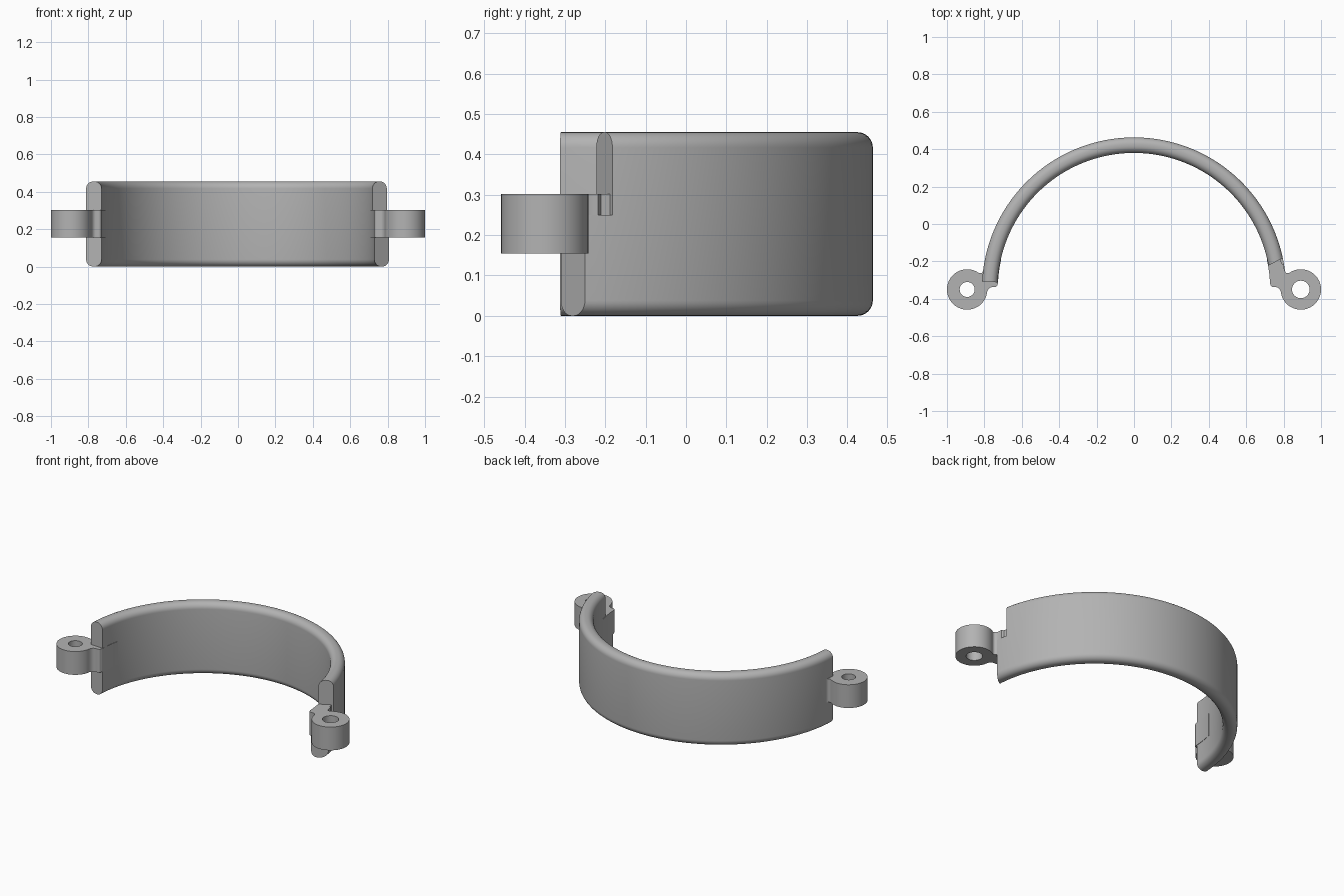
import bpy, bmesh
from math import sin, cos, pi, radians
from mathutils import Vector

cube = bpy.data.objects.get("Cube")
if cube:
    bpy.data.objects.remove(cube, do_unlink=True)

CY = -0.35                  # shared y of the arc centre and the eyelets
R_IN, R_OUT = 0.73, 0.813
HEIGHT = 0.455
LUG_LOW, LUG_HIGH = 0.155, 0.302

gray = bpy.data.materials.new("plain gray")
gray.use_nodes = True
gray.diffuse_color = (0.45, 0.45, 0.45, 1)
gray.node_tree.nodes["Principled BSDF"].inputs["Base Color"].default_value = (0.45, 0.45, 0.45, 1)


def finish(obj):
    obj.data.materials.clear()
    obj.data.materials.append(gray)
    bm = bmesh.new()
    bm.from_mesh(obj.data)
    bmesh.ops.remove_doubles(bm, verts=bm.verts, dist=1e-5)
    bmesh.ops.recalc_face_normals(bm, faces=bm.faces)
    bm.to_mesh(obj.data)
    bm.free()
    bpy.ops.object.select_all(action='DESELECT')
    obj.select_set(True)
    bpy.context.view_layer.objects.active = obj
    bpy.ops.object.shade_smooth_by_angle(angle=radians(32))


def sweep(name, profile, start, end, steps):
    """Sweep an (r, z) profile round the arc; start and end give an angle per radius."""
    bm = bmesh.new()
    rings = []
    for i in range(steps + 1):
        t = i / steps
        ring = []
        for r, z in profile:
            a = start(r) * (1 - t) + end(r) * t
            ring.append(bm.verts.new((r * cos(a), CY + r * sin(a), z)))
        rings.append(ring)
    n = len(profile)
    for a, b in zip(rings, rings[1:]):
        for k in range(n):
            bm.faces.new((a[k], a[(k + 1) % n], b[(k + 1) % n], b[k]))
    bm.faces.new(rings[0])
    bm.faces.new(rings[-1])
    bmesh.ops.recalc_face_normals(bm, faces=bm.faces)
    mesh = bpy.data.meshes.new(name)
    bm.to_mesh(mesh)
    bm.free()
    obj = bpy.data.objects.new(name, mesh)
    bpy.context.collection.objects.link(obj)
    return obj


# Half-ring band with rounded rims
rad = 0.038
profile = []
corners = [(R_OUT - rad, HEIGHT - rad), (R_IN + rad, HEIGHT - rad),
           (R_IN + rad, rad), (R_OUT - rad, rad)]
for q, (r, z) in enumerate(corners):
    for k in range(9):
        a = (q + k / 8) * pi / 2
        profile.append((r + rad * cos(a), z + rad * sin(a)))


def slant(inner, outer):
    return lambda r: inner + (outer - inner) * (r - R_IN) / (R_OUT - R_IN)


band = sweep("half_ring_band", profile, slant(0.055, 0.123), lambda r: pi - 0.052, 96)

# Notch above the left eyelet shortens the upper part of that end
notch_profile = [(0.68, 0.25), (0.87, 0.25), (0.87, 0.6), (0.68, 0.6)]
notch = sweep("notch_cutter", notch_profile, lambda r: -0.2, slant(0.172, 0.204), 6)
notch.hide_render = True
cut = band.modifiers.new("notch", 'BOOLEAN')
cut.operation = 'DIFFERENCE'
cut.solver = 'EXACT'
cut.object = notch
bpy.context.view_layer.objects.active = band
band.select_set(True)
bpy.ops.object.modifier_apply(modifier=cut.name)
bpy.data.objects.remove(notch, do_unlink=True)
finish(band)


def bezier(a, b, c, steps=8):
    a, b, c = Vector(a), Vector(b), Vector(c)
    return [a * (1 - t) ** 2 + b * 2 * t * (1 - t) + c * t * t
            for t in (i / steps for i in range(steps + 1))]


def arc(cx, cy, r, a0, a1, steps):
    return [Vector((cx + r * cos(a), cy + r * sin(a)))
            for a in (radians(a0 + (a1 - a0) * i / steps) for i in range(steps + 1))]


def eyelet(name, side, hole):
    ex, er = 0.892, 0.108
    # Eye, then concave neck, clamp end on the band, and neck back to the eye
    outline = arc(ex, CY, er, -165, 125, 56)
    outline += bezier(outline[-1], (0.803, -0.272), (0.801, -0.218))
    outline += arc(0, CY, R_OUT - 0.012, 10, 13, 2)
    outline += arc(0, CY, R_IN - 0.002, 13, 2.5, 10)
    outline += bezier((0.73, -0.322), (0.731, -0.338), (0.747, -0.338), 5)
    outline += bezier((0.762, -0.338), (0.784, -0.342), outline[0])[:-1]
    curve = bpy.data.curves.new(name, 'CURVE')
    curve.dimensions = '2D'
    curve.fill_mode = 'BOTH'
    curve.extrude = (LUG_HIGH - LUG_LOW) / 2
    for pts in (outline, arc(ex, CY, hole, 0, 350, 35)):
        spline = curve.splines.new('POLY')
        spline.points.add(len(pts) - 1)
        for p, v in zip(spline.points, pts):
            p.co = (side * v.x, v.y, 0, 1)
        spline.use_cyclic_u = True
    obj = bpy.data.objects.new(name, curve)
    bpy.context.collection.objects.link(obj)
    obj.location.z = (LUG_LOW + LUG_HIGH) / 2
    bpy.ops.object.select_all(action='DESELECT')
    obj.select_set(True)
    bpy.context.view_layer.objects.active = obj
    bpy.ops.object.convert(target='MESH')
    finish(bpy.context.view_layer.objects.active)


# Screw eyelets at both ends
eyelet("left_eyelet", 1, 0.047)
eyelet("right_eyelet", -1, 0.04)
